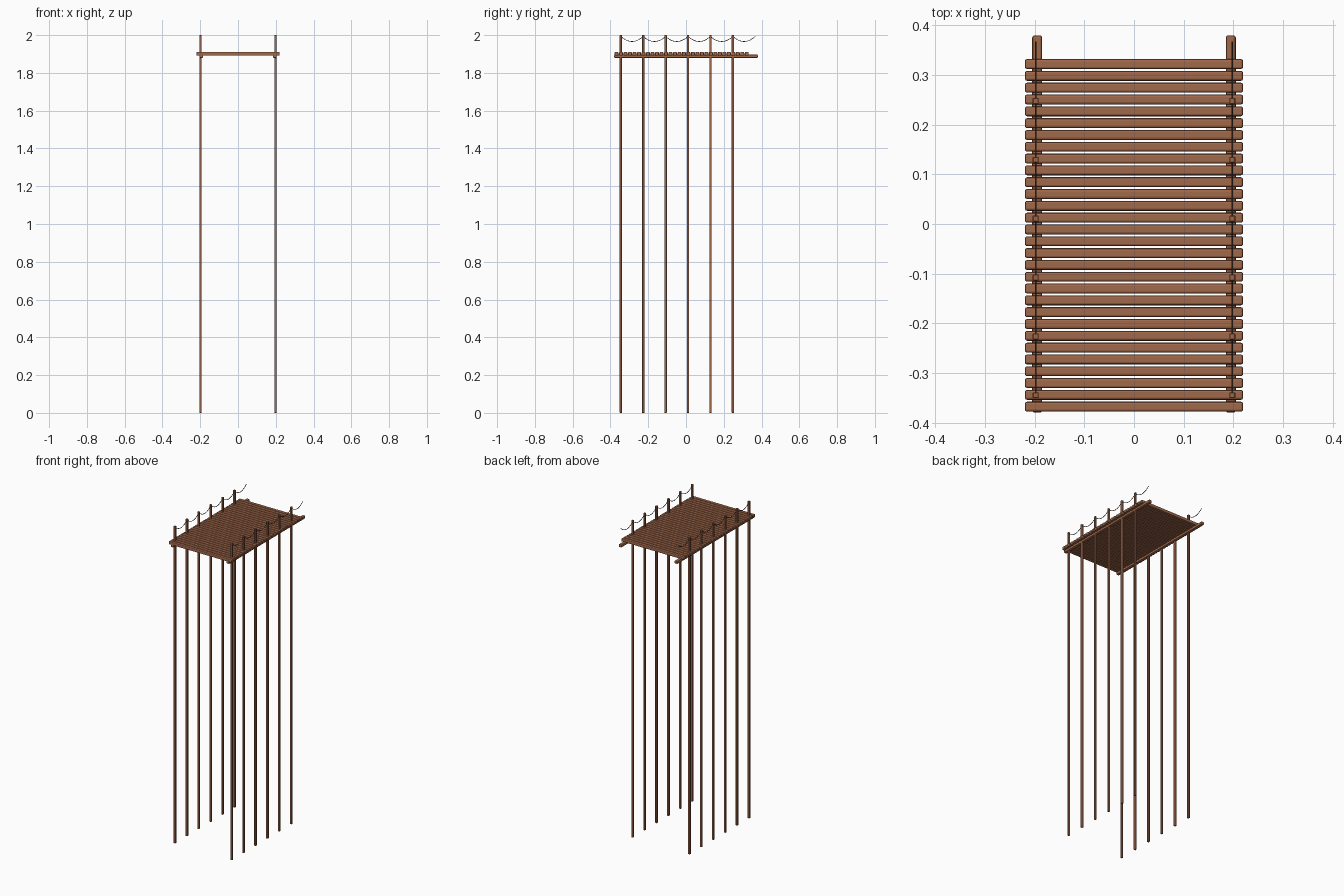
import bpy, bmesh, math
from mathutils import Vector

if "Cube" in bpy.data.objects:
    bpy.data.objects.remove(bpy.data.objects["Cube"])

def material(name, col):
    m = bpy.data.materials.new(name)
    m.diffuse_color = (*col, 1)
    m.use_nodes = True
    m.node_tree.nodes["Principled BSDF"].inputs["Base Color"].default_value = m.diffuse_color
    return m

wood = material("brown wood", (0.352, 0.138, 0.070))
rope_mat = material("dark rope", (0.09, 0.06, 0.045))

def box(name, lo, hi, bevel=0.0, segments=1):
    """Axis-aligned box between two corners, optionally with rounded edges."""
    bm = bmesh.new()
    bmesh.ops.create_cube(bm, size=1)
    lo, hi = Vector(lo), Vector(hi)
    for v in bm.verts:
        v.co = Vector(((hi[i] + lo[i]) / 2 + v.co[i] * (hi[i] - lo[i]) for i in range(3)))
    if bevel:
        bmesh.ops.bevel(bm, geom=bm.edges[:], offset=bevel, segments=segments,
                        profile=0.5, affect='EDGES')
    me = bpy.data.meshes.new(name)
    bm.to_mesh(me)
    bm.free()
    ob = bpy.data.objects.new(name, me)
    bpy.context.collection.objects.link(ob)
    me.materials.append(wood)
    return ob

# deck planks laid across the two beams
for i in range(30):
    y = -0.368 + i * 0.0238
    box(f"plank_{i + 1}", (-0.22, y - 0.01, 1.891), (0.22, y + 0.01, 1.911), 0.0045, 2)

SPACING = 0.1186
for side, s in (("left", -1), ("right", 1)):
    # long beam under the planks
    cx = s * 0.195
    box(f"{side}_beam", (cx - 0.01, -0.38, 1.879), (cx + 0.01, 0.38, 1.897), 0.0045, 2)

    # square posts from the ground up past the deck
    ys = [-0.345 + k * SPACING for k in range(6)]
    for k, y in enumerate(ys):
        x = s * 0.198
        box(f"{side}_post_{k + 1}", (x - 0.006, y - 0.006, 0), (x + 0.006, y + 0.006, 2.0), 0.0012)

    # sagging rope strung between the post tops, with a free end at the back
    pts = []
    n = 10
    for k in range(6):
        for j in range(n + (k == 5)):
            t = j / n
            pts.append((s * 0.198, ys[k] + t * SPACING, 1.993 - 0.027 * 4 * t * (1 - t)))
    cu = bpy.data.curves.new(f"{side}_rope", 'CURVE')
    cu.dimensions = '3D'
    cu.bevel_depth = 0.0018
    cu.bevel_resolution = 1
    cu.use_fill_caps = True
    sp = cu.splines.new('POLY')
    sp.points.add(len(pts) - 1)
    for p, co in zip(sp.points, pts):
        p.co = (*co, 1)
    cu.materials.append(rope_mat)
    bpy.context.collection.objects.link(bpy.data.objects.new(f"{side}_rope", cu))
